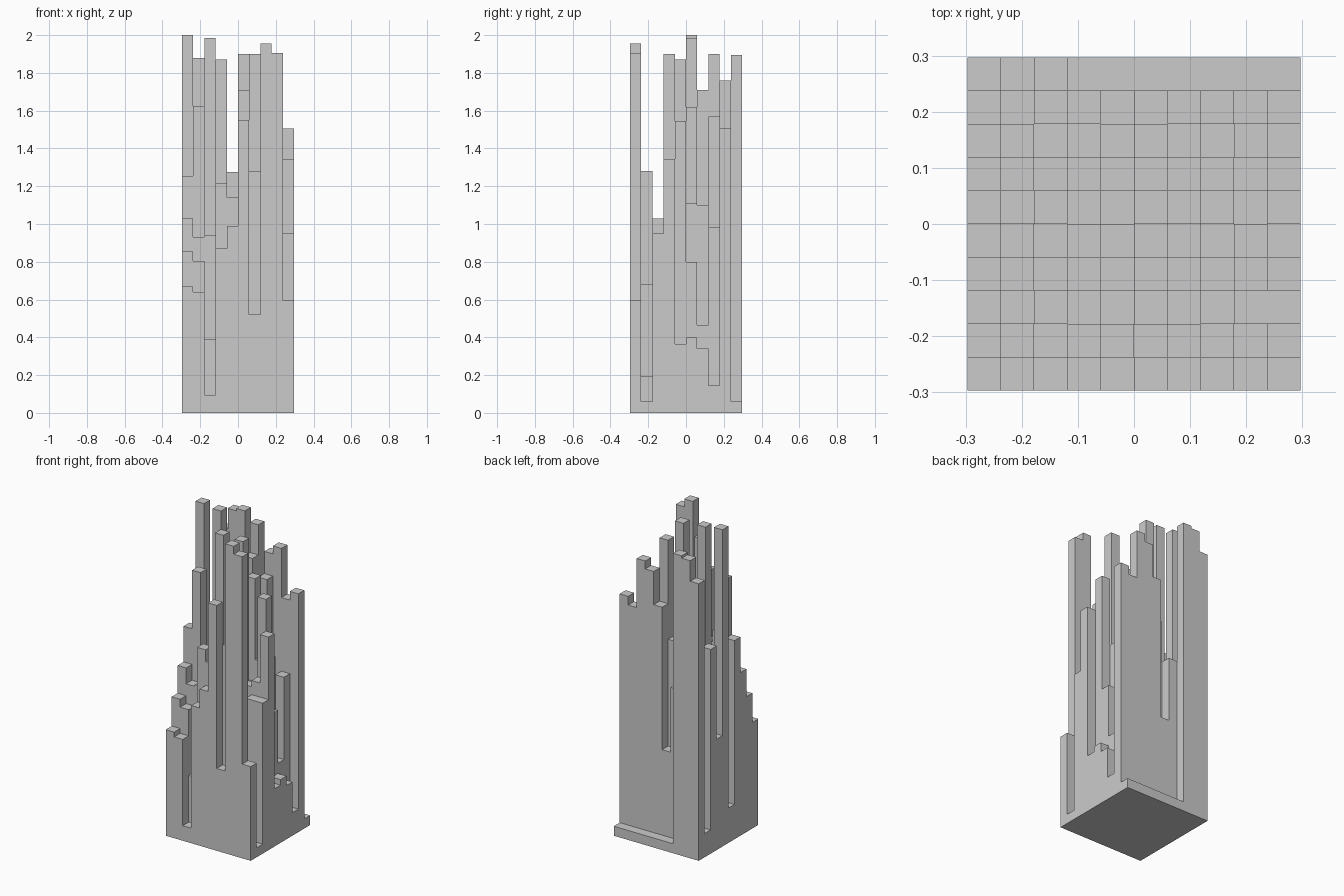
import bpy
import bmesh

cube = bpy.data.objects.get("Cube")
if cube:
    bpy.data.objects.remove(cube, do_unlink=True)

CELL = 0.0594

# Column heights in hundredths: rows run front to back, entries along +x
ROWS = [
    [67, 64, 9.5, 87, 99, 155, 52, 195.5, 190.5, 59.5],
    [85.5, 80.5, 39, 121.5, 114, 90, 128, 68, 19.5, 6],
    [103, 93, 94, 70, 60, 85, 75, 80, 95, 95],
    [125.5, 162.5, 80, 75, 90, 100, 190, 100, 104, 134.5],
    [22, 70, 60, 187, 80, 90, 97, 96, 154.5, 36.5],
    [200, 90, 198.5, 85, 70, 100, 162, 111, 80, 40],
    [70, 91, 80, 75, 90, 171, 100, 110, 46.5, 34],
    [129, 95, 85, 92, 127.5, 190, 157, 90, 98.5, 14.5],
    [15, 80, 90, 101, 60, 150, 171, 176, 145, 150.5],
    [175, 188, 189.5] + [6] * 7,
]
COUNT = len(ROWS)


def height(i, j):
    """Height of a column, zero outside the block."""
    if 0 <= i < COUNT and 0 <= j < COUNT:
        return ROWS[j][i] / 100
    return 0


def line(n):
    """Position of a grid line, centred on zero."""
    return (n - COUNT / 2) * CELL


def add_face(bm, points):
    bm.faces.new([bm.verts.new(p) for p in points])


def add_column(bm, i, j):
    """Column top plus the walls that rise above lower neighbours."""
    top = height(i, j)
    left, right, front, back = line(i), line(i + 1), line(j), line(j + 1)
    corners = [(left, front), (right, front), (right, back), (left, back)]
    add_face(bm, [(x, y, top) for x, y in corners])
    add_face(bm, [(x, y, 0) for x, y in reversed(corners)])
    neighbours = [(i, j - 1), (i + 1, j), (i, j + 1), (i - 1, j)]
    for side, cell in enumerate(neighbours):
        low = height(*cell)
        if low < top:
            a, b = corners[side], corners[(side + 1) % 4]
            add_face(bm, [(*a, low), (*b, low), (*b, top), (*a, top)])


# Stepped block of square columns
bm = bmesh.new()
for j in range(COUNT):
    for i in range(COUNT):
        add_column(bm, i, j)
bmesh.ops.remove_doubles(bm, verts=bm.verts, dist=0.0001)

# Merge the base and equal neighbouring tops into single flat faces
flat_edges = [e for e in bm.edges if len(e.link_faces) == 2
              and all(abs(f.normal.z) > 0.9 for f in e.link_faces)
              and e.calc_face_angle(1) < 0.01]
bm.normal_update()
flat_edges = [e for e in bm.edges if len(e.link_faces) == 2
              and all(abs(f.normal.z) > 0.9 for f in e.link_faces)
              and e.calc_face_angle(1) < 0.01]
bmesh.ops.dissolve_edges(bm, edges=flat_edges, use_verts=False)

mesh = bpy.data.meshes.new("column_block")
bm.to_mesh(mesh)
bm.free()
block = bpy.data.objects.new("column_block", mesh)
bpy.context.collection.objects.link(block)

# Plain grey material
grey = bpy.data.materials.new("plain_grey")
grey.use_nodes = True
colour = (0.6, 0.6, 0.6, 1)
grey.diffuse_color = colour
grey.node_tree.nodes["Principled BSDF"].inputs["Base Color"].default_value = colour
mesh.materials.append(grey)
